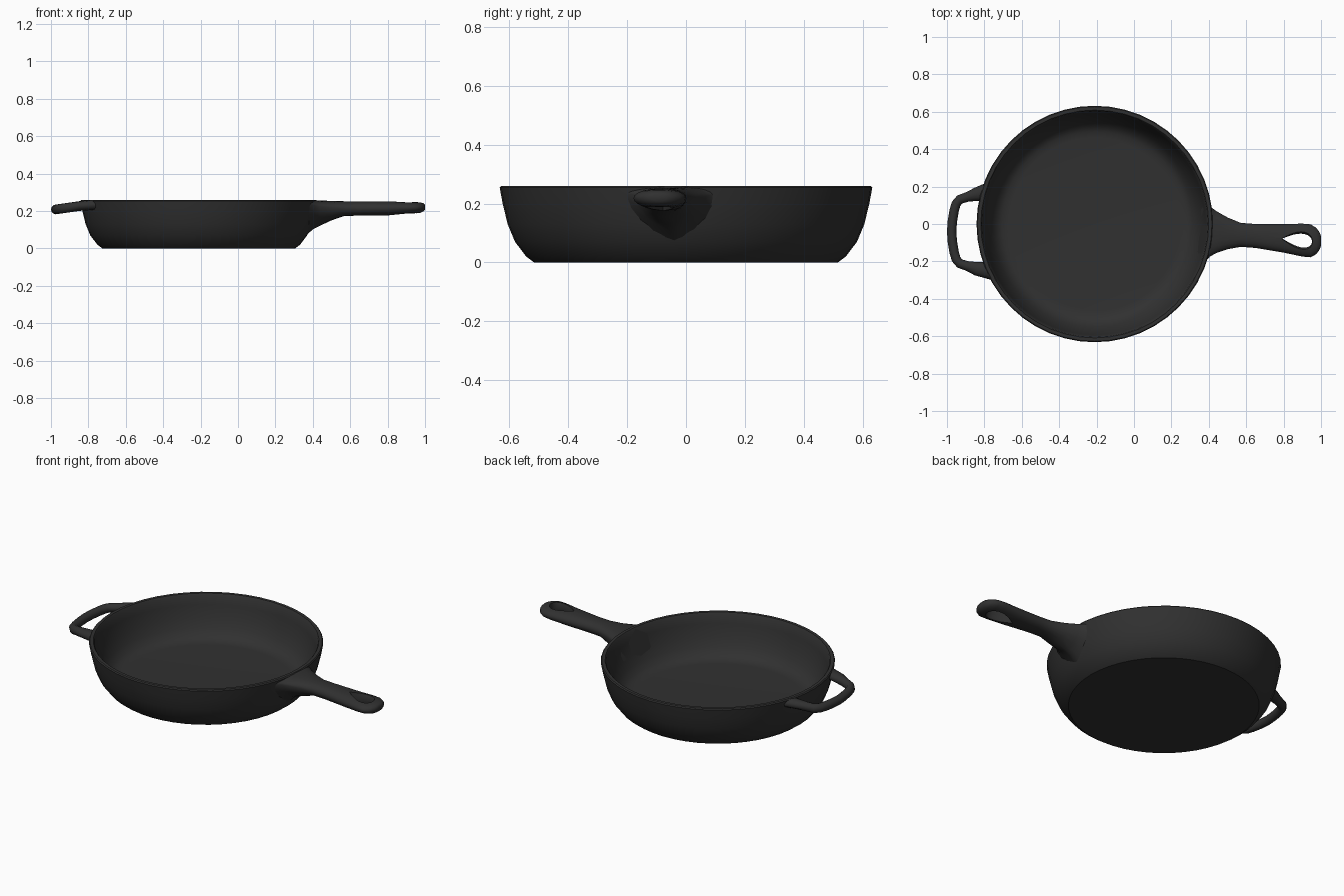
import bpy
import bmesh
import math
from mathutils import Vector

if "Cube" in bpy.data.objects:
    bpy.data.objects.remove(bpy.data.objects["Cube"], do_unlink=True)

PAN_X = -0.21
SIDES = 20

iron = bpy.data.materials.new("black_iron")
iron.use_nodes = True
iron.diffuse_color = (0.03, 0.03, 0.03, 1)
shader = iron.node_tree.nodes["Principled BSDF"]
shader.inputs["Base Color"].default_value = iron.diffuse_color
shader.inputs["Roughness"].default_value = 0.6


def finish(name, bm):
    bmesh.ops.recalc_face_normals(bm, faces=bm.faces)
    mesh = bpy.data.meshes.new(name)
    bm.to_mesh(mesh)
    bm.free()
    mesh.materials.append(iron)
    obj = bpy.data.objects.new(name, mesh)
    bpy.context.collection.objects.link(obj)
    return obj


def smooth(obj, degrees):
    bpy.ops.object.select_all(action="DESELECT")
    obj.select_set(True)
    bpy.context.view_layer.objects.active = obj
    bpy.ops.object.shade_smooth_by_angle(angle=math.radians(degrees))


def loft(name, rings):
    """Skin a row of equal closed rings and cap both ends."""
    bm = bmesh.new()
    loops = [[bm.verts.new(p) for p in ring] for ring in rings]
    for a, b in zip(loops, loops[1:]):
        for i in range(len(a)):
            j = (i + 1) % len(a)
            bm.faces.new((a[i], a[j], b[j], b[i]))
    bm.faces.new(loops[0])
    bm.faces.new(loops[-1])
    return finish(name, bm)


def onto_wall(ring, side):
    """Slide a ring along x into the middle of the pan wall."""
    return [Vector((PAN_X + side * math.sqrt((0.535 + 0.32 * p.z) ** 2 - p.y ** 2), p.y, p.z))
            for p in ring]


def angles(count):
    return [2 * math.pi * i / count for i in range(count)]


# Pan body: turned profile from base centre, up the outside, down the inside
profile = [(0, 0), (0.515, 0), (0.542, 0.02), (0.58, 0.07), (0.605, 0.13), (0.622, 0.2),
           (0.632, 0.254), (0.627, 0.26), (0.609, 0.26), (0.604, 0.254), (0.594, 0.2),
           (0.574, 0.13), (0.55, 0.08), (0.525, 0.045), (0.495, 0.028), (0.46, 0.024), (0, 0.024)]
bm = bmesh.new()
points = [bm.verts.new((PAN_X + r, 0, z)) for r, z in profile]
edges = [bm.edges.new(pair) for pair in zip(points, points[1:])]
bmesh.ops.spin(bm, geom=points + edges, cent=(PAN_X, 0, 0), axis=(0, 0, 1),
               angle=2 * math.pi, steps=48, use_merge=True)
bmesh.ops.remove_doubles(bm, verts=bm.verts, dist=0.0005)
smooth(finish("pan_body", bm), 35)

# Long handle: x, centre y, half width, bottom, widest height, top
stations = [
    (0.36, -0.04, 0.19, 0.05, 0.235, 0.257),
    (0.405, -0.04, 0.135, 0.105, 0.23, 0.257),
    (0.44, -0.043, 0.112, 0.122, 0.225, 0.256),
    (0.50, -0.05, 0.085, 0.15, 0.22, 0.254),
    (0.57, -0.058, 0.064, 0.174, 0.215, 0.252),
    (0.65, -0.064, 0.064, 0.175, 0.214, 0.252),
    (0.80, -0.077, 0.076, 0.176, 0.214, 0.252),
    (0.90, -0.086, 0.088, 0.183, 0.217, 0.25),
    (0.945, -0.09, 0.088, 0.187, 0.218, 0.248),
    (0.975, -0.091, 0.07, 0.19, 0.219, 0.246),
    (0.992, -0.091, 0.047, 0.198, 0.22, 0.241),
    (1.0, -0.091, 0.025, 0.208, 0.22, 0.232),
]
rings = []
for x, yc, half, low, mid, high in stations:
    ring = []
    for a in angles(SIDES):
        c, s = math.cos(a), math.sin(a)
        # keel-shaped underside near the pan, rounded slab further out
        power = 1.5 if s < 0 and x < 0.5 else 0.75
        y = yc + half * math.copysign(abs(c) ** power, c)
        z = mid + s * ((high - mid) if s > 0 else (mid - low))
        ring.append(Vector((x, y, z)))
    rings.append(ring)
rings[0] = onto_wall(rings[0], 1)
handle = loft("long_handle", rings)

# Teardrop hanging hole, flared towards both faces
rings = []
for z, grow in ((0.15, 1.6), (0.19, 1.2), (0.217, 1), (0.238, 1.2), (0.28, 1.6)):
    ring = []
    for a in angles(24):
        t = math.cos(a)
        width = 0.05 * math.sin(a) * (0.5 + 0.5 * t) ** 0.6
        shift = 0.01 * (grow - 1)
        ring.append(Vector((0.872 + (0.08 + shift) * t, -0.086 - 0.008 * t + width * grow, z)))
    rings.append(ring)
cutter = loft("hole_cutter", rings)
cutter.hide_render = True
cut = handle.modifiers.new("hanging_hole", "BOOLEAN")
cut.operation = "DIFFERENCE"
cut.solver = "EXACT"
cut.object = cutter
bpy.ops.object.select_all(action="DESELECT")
handle.select_set(True)
bpy.context.view_layer.objects.active = handle
bpy.ops.object.modifier_apply(modifier=cut.name)
bpy.data.objects.remove(cutter, do_unlink=True)
smooth(handle, 45)

# Helper loop: half path of x, y offset and half width, mirrored across its centre
half_path = [(-0.80, 0.215, 0.055), (-0.84, 0.199, 0.037), (-0.89, 0.185, 0.026),
             (-0.932, 0.171, 0.025), (-0.951, 0.148, 0.025), (-0.962, 0.11, 0.025),
             (-0.971, 0.055, 0.025)]
path = half_path + [(-0.975, 0, 0.025)] + [(x, -y, w) for x, y, w in reversed(half_path)]
centres = [Vector((x, y - 0.04, 0.205 + 0.14 * (x + 1))) for x, y, w in path]
rings = []
for i, (centre, (x, y, w)) in enumerate(zip(centres, path)):
    run = centres[min(i + 1, len(path) - 1)] - centres[max(i - 1, 0)]
    across = Vector((run.y, -run.x, 0)).normalized()
    rings.append([centre + across * w * math.cos(a) + Vector((0, 0, 0.026 * math.sin(a)))
                  for a in angles(12)])
rings[0] = onto_wall(rings[0], -1)
rings[-1] = onto_wall(rings[-1], -1)
smooth(loft("helper_handle", rings), 50)
